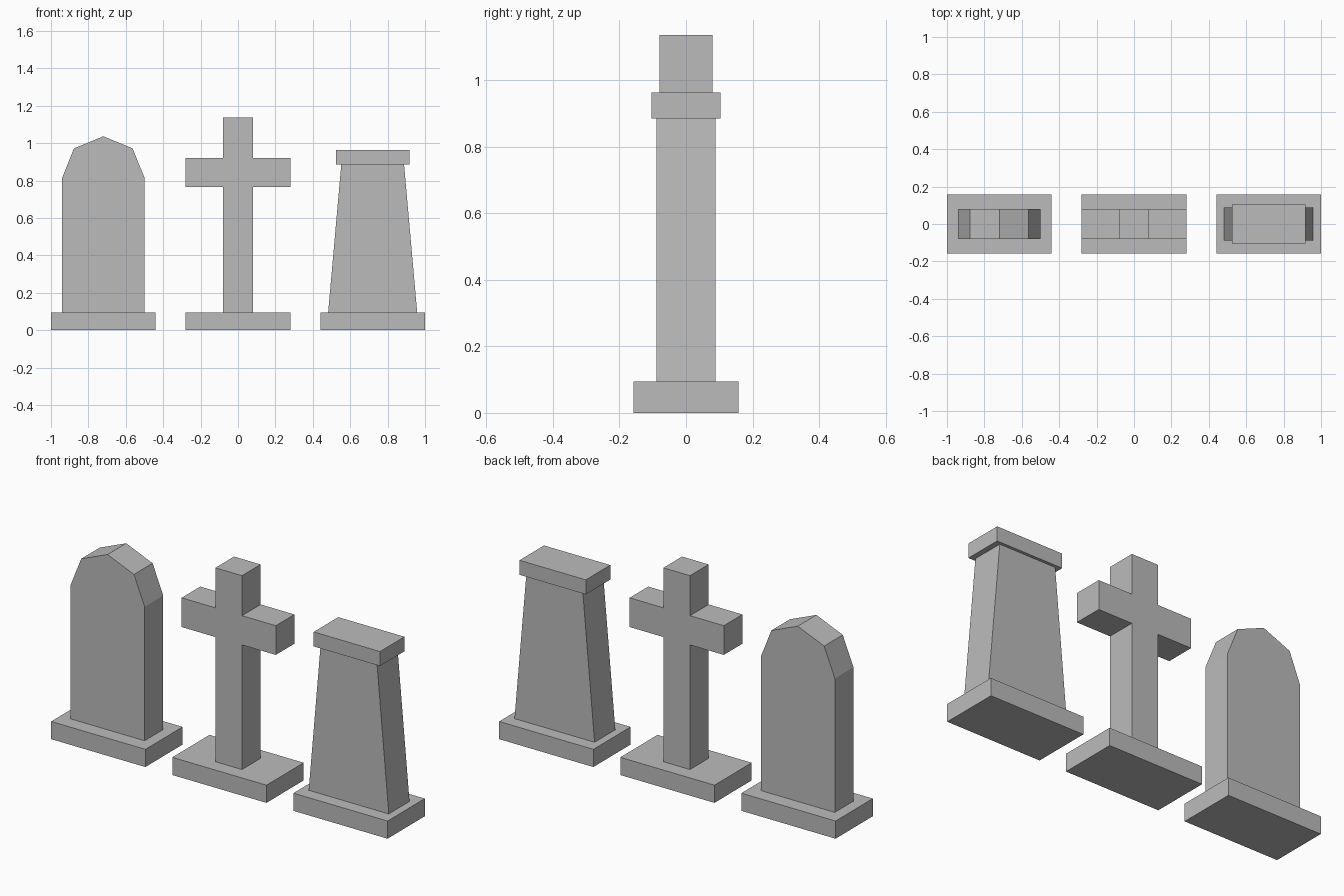
import bpy
import bmesh

cube = bpy.data.objects.get("Cube")
if cube:
    bpy.data.objects.remove(cube, do_unlink=True)

# One plain stone colour
stone = bpy.data.materials.new("grey stone")
stone.use_nodes = True
colour = (0.5, 0.5, 0.5, 1)
stone.diffuse_color = colour
stone.node_tree.nodes["Principled BSDF"].inputs["Base Color"].default_value = colour


def slab(name, outline, half_depth, x):
    """Extrude a front outline of (x, z) points evenly to front and back."""
    bm = bmesh.new()
    face = bm.faces.new([bm.verts.new((px, -half_depth, pz)) for px, pz in outline])
    moved = bmesh.ops.extrude_face_region(bm, geom=[face])["geom"]
    verts = [v for v in moved if isinstance(v, bmesh.types.BMVert)]
    bmesh.ops.translate(bm, verts=verts, vec=(0, 2 * half_depth, 0))
    bmesh.ops.recalc_face_normals(bm, faces=bm.faces)
    mesh = bpy.data.meshes.new(name)
    bm.to_mesh(mesh)
    bm.free()
    mesh.materials.append(stone)
    obj = bpy.data.objects.new(name, mesh)
    obj.location.x = x
    bpy.context.collection.objects.link(obj)
    return obj


def mirrored(right_side, apex=None):
    """Complete a symmetric outline from its right half, bottom to top."""
    left_side = [(-px, pz) for px, pz in reversed(right_side)]
    return right_side + ([apex] if apex else []) + left_side


SPACING = 0.72
BASE_TOP = 0.095
CAP_BOTTOM = 0.885

# Matching plinths
for label, x in (("arched", -SPACING), ("cross", 0), ("tapered", SPACING)):
    slab(label + "_stone_base", mirrored([(0.28, 0), (0.28, BASE_TOP)]), 0.158, x)

# Headstone with a faceted arch
slab("arched_headstone",
     mirrored([(0.22, BASE_TOP), (0.22, 0.815), (0.157, 0.972)], (0, 1.037)),
     0.079, -SPACING)

# Cross cut from one outline
slab("stone_cross",
     mirrored([(0.079, BASE_TOP), (0.079, 0.765), (0.28, 0.765),
               (0.28, 0.922), (0.079, 0.922), (0.079, 1.137)]),
     0.079, 0)

# Tapered pillar and its overhanging cap
slab("tapered_pillar", mirrored([(0.238, BASE_TOP), (0.168, CAP_BOTTOM)]), 0.088, SPACING)
slab("pillar_cap", mirrored([(0.197, CAP_BOTTOM), (0.197, 0.963)]), 0.104, SPACING)
